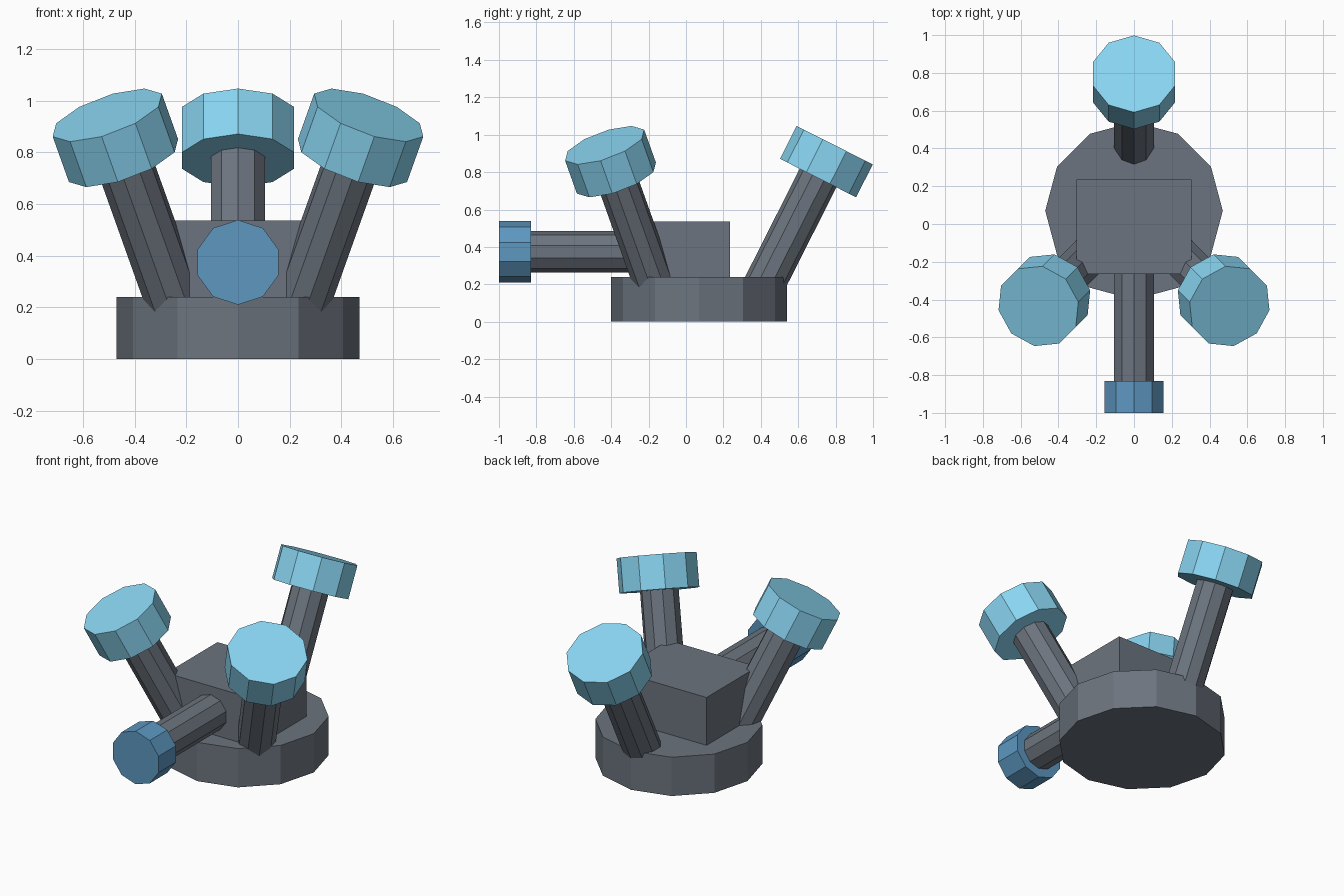
import bpy
from math import radians
from mathutils import Vector, Euler

if "Cube" in bpy.data.objects:
    bpy.data.objects.remove(bpy.data.objects["Cube"])


def material(name, rgb):
    mat = bpy.data.materials.new(name)
    mat.diffuse_color = (*rgb, 1)
    mat.use_nodes = True
    mat.node_tree.nodes["Principled BSDF"].inputs["Base Color"].default_value = mat.diffuse_color
    return mat


GREY = material("dark_grey", (0.15, 0.175, 0.21))
LIGHT = material("light_blue", (0.25, 0.66, 0.88))
BLUE = material("mid_blue", (0.11, 0.31, 0.53))


def prism(name, end, tilt, turn, near, far, radius, mat, sides=10):
    """Flat-sided rod lying on an axis through 'end', from offset near to far."""
    rot = Euler((-radians(tilt), 0, radians(turn)))
    axis = rot.to_matrix() @ Vector((0, 0, 1))
    centre = Vector(end) + axis * (near + far) / 2
    bpy.ops.mesh.primitive_cylinder_add(vertices=sides, radius=radius, depth=far - near,
                                        location=centre, rotation=rot)
    obj = bpy.context.object
    obj.name = name
    obj.data.materials.append(mat)


def knob(label, end, tilt, turn, thick, cap_radius, stem_length, mat):
    """Stem with a wide cap; 'end' is the centre of the cap's outer face."""
    prism(label + "_stem", end, tilt, turn, -thick - stem_length, -thick + 0.01, 0.11, GREY)
    prism(label + "_cap", end, tilt, turn, -thick, 0, cap_radius, mat)


# Twelve-sided base
prism("base", (0, 0.07, 0), 0, 0, 0, 0.24, 0.47, GREY, 12)

# Central block
bpy.ops.mesh.primitive_cube_add(size=1, location=(0, -0.015, 0.368))
block = bpy.context.object
block.name = "block"
block.scale = (0.61, 0.5, 0.336)
block.data.materials.append(GREY)

# Three splayed knobs, and the horizontal front one
knob("rear", (0, 0.795, 0.944), 26.8, 0, 0.197, 0.228, 0.75, LIGHT)
for side, s in (("right", 1), ("left", -1)):
    knob(side, (s * 0.506, -0.435, 0.944), 26.8, -s * 135, 0.197, 0.228, 0.75, LIGHT)
knob("front", (0, -1, 0.374), 90, 180, 0.17, 0.164, 0.65, BLUE)
